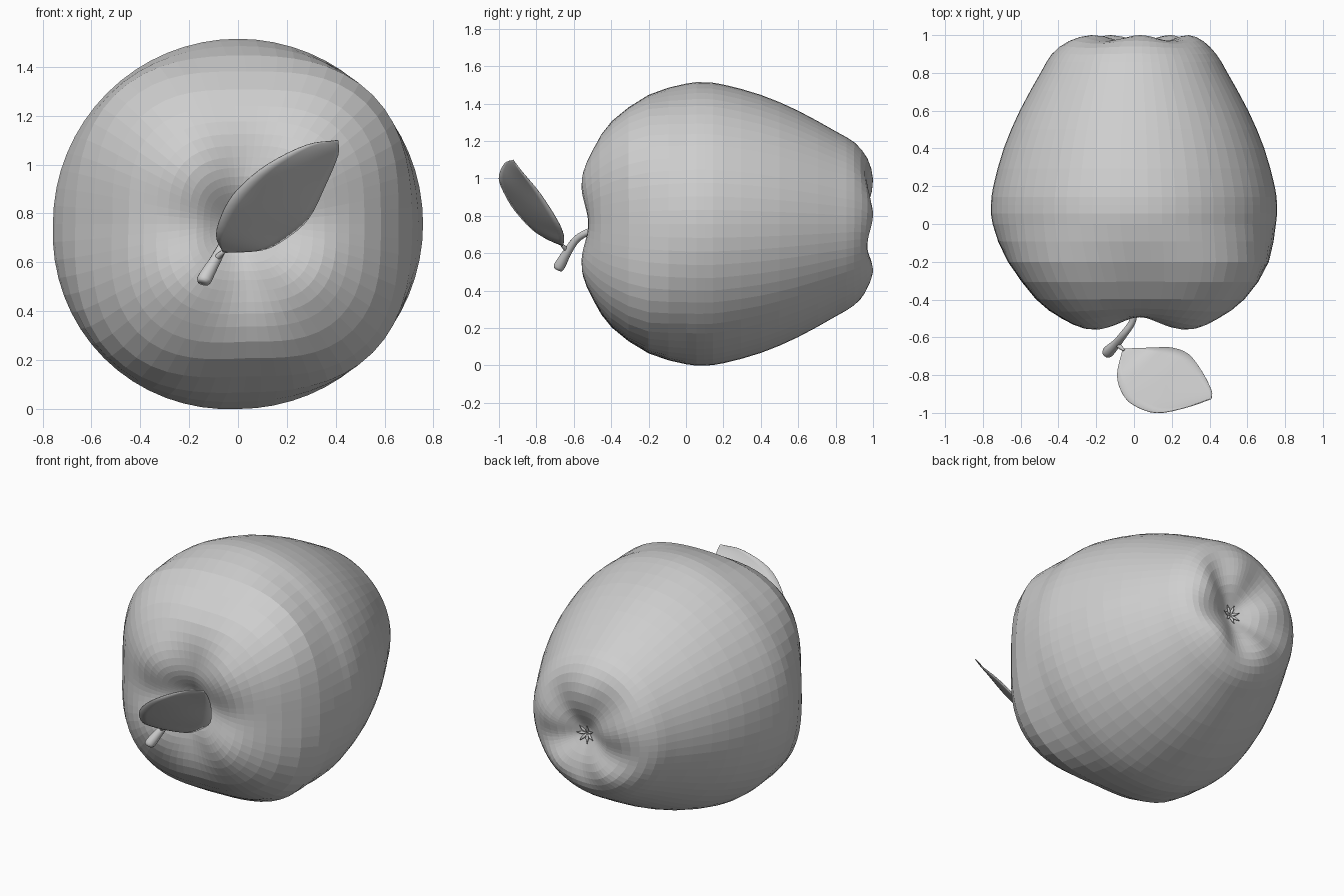
import bpy
import bmesh
from math import cos, sin, tau, exp
from mathutils import Vector

cube = bpy.data.objects.get("Cube")
if cube:
    bpy.data.objects.remove(cube, do_unlink=True)

grey = bpy.data.materials.new("plain_grey")
grey.use_nodes = True
grey.diffuse_color = (0.62, 0.62, 0.62, 1)
grey.node_tree.nodes["Principled BSDF"].inputs["Base Color"].default_value = grey.diffuse_color

CENTRE_Z = 0.757


def ease(v):
    """Smooth step from 0 to 1."""
    v = max(0, min(1, v))
    return v * v * (3 - 2 * v)


def smooth_path(points, steps):
    """Catmull-Rom curve through the points."""
    p = [Vector(q) for q in points]
    p = [2 * p[0] - p[1]] + p + [2 * p[-1] - p[-2]]
    path = []
    for a, b, c, d in zip(p, p[1:], p[2:], p[3:]):
        for i in range(steps):
            t = i / steps
            path.append(0.5 * (2 * b + (c - a) * t + (2 * a - 5 * b + 4 * c - d) * t ** 2
                               + (3 * b - a - 3 * c + d) * t ** 3))
    return path + [p[-2]]


def loft(name, rows, closed=True, caps=False, smooth=True):
    """Skin a list of equally long point rows."""
    bm = bmesh.new()
    grid = [[bm.verts.new(v) for v in row] for row in rows]
    n = len(rows[0])
    for a, b in zip(grid, grid[1:]):
        for i in range(n if closed else n - 1):
            j = (i + 1) % n
            bm.faces.new((a[i], a[j], b[j], b[i]))
    if caps:
        bm.faces.new(grid[0])
        bm.faces.new(grid[-1])
    bmesh.ops.remove_doubles(bm, verts=bm.verts, dist=0.0002)
    bmesh.ops.recalc_face_normals(bm, faces=bm.faces)
    for f in bm.faces:
        f.smooth = smooth
    mesh = bpy.data.meshes.new(name)
    bm.to_mesh(mesh)
    bm.free()
    mesh.materials.append(grey)
    obj = bpy.data.objects.new(name, mesh)
    bpy.context.collection.objects.link(obj)
    return obj


def tube(name, points, radii, steps=4, sides=10):
    path = smooth_path(points, steps)
    sizes = smooth_path([(r, 0) for r in radii], steps)
    rows = []
    for i, p in enumerate(path):
        way = path[min(i + 1, len(path) - 1)] - path[max(i - 1, 0)]
        turn = way.to_track_quat("Z", "Y")
        rows.append([p + turn @ Vector((cos(tau * k / sides), sin(tau * k / sides), 0)) * sizes[i].x
                     for k in range(sides)])
    return loft(name, rows, caps=True)


# Fruit body: (radius, y) profile from the stem hollow to the blossom hollow
profile = [(0, -.42), (.05, -.435), (.10, -.47), (.16, -.51), (.23, -.537), (.32, -.54),
           (.42, -.50), (.55, -.40), (.69, -.20), (.75, 0), (.757, .1), (.745, .2),
           (.69, .4), (.605, .6), (.495, .8), (.435, .9), (.36, .963), (.27, .985),
           (.17, .97), (.09, .935), (.04, .912), (0, .905)]
SEGMENTS = 64
rows = []
for r, y in smooth_path(profile, 2):
    r = max(r, 0)
    front = ease((.05 - y) / .4)
    blossom = ease((y - .75) / .15) * ease((.45 - r) / .3)
    x_shift = .035 * front * ease(r / .3) + .05 * blossom
    z_shift = -.05 * blossom
    row = []
    for k in range(SEGMENTS):
        a = tau * k / SEGMENTS
        if y < 0:   # four broad shoulders around the stem
            rim = exp(-((r - .29) / .16) ** 2)
            bump = rim * (.025 * cos(4 * a) - .015 * cos(2 * a) + .01)
        else:       # five lobes around the blossom end
            rim = exp(-((r - .26) / .12) ** 2)
            bump = rim * .015 * cos(5 * (a - tau / 4))
        square = .12 * front * (1 - cos(4 * a)) / 2
        # slightly fuller on the lower right flank
        belly = .025 * ease((.8 - y) / .6) * max(0, cos(2 * a - tau * 5 / 4)) if sin(a) < 0 else 0
        s = r * (1 + square + belly)
        row.append((s * cos(a) + x_shift, y + bump, CENTRE_Z + s * sin(a) + z_shift))
    rows.append(row)
loft("apple_body", rows, smooth=False)

# Stem, thicker at its cut end, and the short leaf stalk
tube("stem", [(.01, -.39, .75), (.005, -.45, .74), (-.01, -.52, .715), (-.055, -.585, .675),
              (-.095, -.635, .605), (-.135, -.675, .535), (-.143, -.685, .515)],
     [.014, .016, .018, .02, .024, .031, .024])
tube("leaf_stalk", [(-.095, -.63, .61), (-.08, -.645, .625), (-.065, -.658, .638), (-.052, -.668, .648)],
     [.016, .012, .010, .005])

# Leaf: nearly flat blade between two edge curves
base, tip = (-.06, -.66, .64), (.41, -.925, 1.10)
left = smooth_path([base, (-.09, -.80, .71), (-.06, -.90, .81), (0, -.96, .90),
                    (.12, -1.0, 1.0), (.28, -.97, 1.08), tip], 4)
right = smooth_path([base, (.10, -.655, .65), (.20, -.655, .70), (.29, -.69, .78),
                     (.36, -.78, .92), (.41, -.88, 1.04), tip], 4)
sag = Vector((.33, -.64, -.69)) * .03
blade = []
for a, b in zip(left, right):
    width = (b - a).length
    blade.append([a.lerp(b, u / 8) + sag * width * (1 - (u / 4 - 1) ** 2) for u in range(9)])
leaf = loft("leaf", blade, closed=False)
solid = leaf.modifiers.new("thickness", "SOLIDIFY")
solid.thickness = .004
solid.offset = 0

# Dried sepals in the blossom hollow
for k in range(7):
    a = tau * k / 7
    out = Vector((cos(a), 0, sin(a)))
    root = Vector((.05, .905, CENTRE_Z - .05))
    tube("sepal_%d" % (k + 1),
         [root, root + out * .03 + Vector((0, .02, 0)), root + out * .06 + Vector((0, .03, 0))],
         [.006, .009, .001], steps=3, sides=5)
